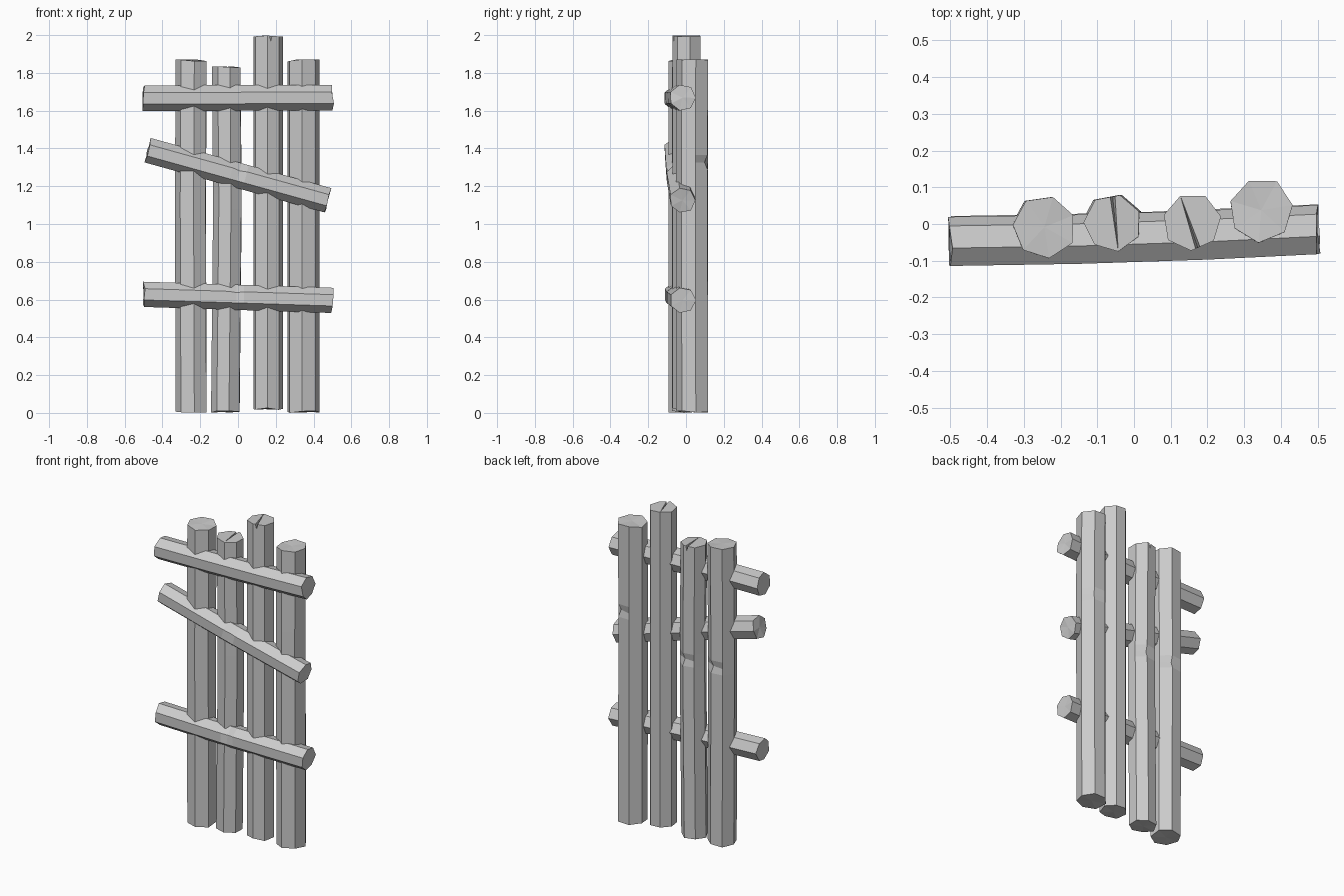
import bpy
import bmesh
import random
from math import cos, sin, radians, tau
from mathutils import Vector

random.seed(4)
SIDES = 7

cube = bpy.data.objects.get("Cube")
if cube:
    bpy.data.objects.remove(cube, do_unlink=True)

wood = bpy.data.materials.new("plain grey wood")
wood.use_nodes = True
grey = (0.6, 0.6, 0.6, 1)
wood.diffuse_color = grey
wood.node_tree.nodes["Principled BSDF"].inputs["Base Color"].default_value = grey


def split_cap(bm, rim, axis, tip):
    """Cut a wedge-shaped crack across a log end, narrowing to one corner."""
    first, last = rim[(tip + 3) % SIDES], rim[(tip + 4) % SIDES]
    previous, cuts = first, []
    for factor in (0.2, 0.12, 0.14):
        edge = bm.edges.get((previous, last))
        _, previous = bmesh.utils.edge_split(edge, previous, factor)
        cuts.append(previous)
    for vert in cuts:
        bmesh.ops.connect_verts(bm, verts=[vert, rim[tip]])
    cuts[1].co -= axis * 0.03


def log(name, start, end, radius, across, phase, bend=(0, 0, 0), knot=None, crack=None):
    """Rough seven-sided log; knot = (fraction along, side number, depth)."""
    start, end, bend = Vector(start), Vector(end), Vector(bend)
    axis = (end - start).normalized()
    u = Vector(across)
    u = (u - axis * u.dot(axis)).normalized()
    v = axis.cross(u)
    length = (end - start).length
    wobble = [random.uniform(0.97, 1.03) for _ in range(SIDES)]

    # Rings along the log, with three close together around a knot
    stops = [0, 0.35, 0.7, 1]
    if knot:
        gap = 0.04 / length
        stops = [0, knot[0] - gap, knot[0], knot[0] + gap, 1]
    bm = bmesh.new()
    rings = []
    for t in stops:
        centre = start.lerp(end, t) + bend * (4 * t * (1 - t))
        ring = []
        for k in range(SIDES):
            a = radians(phase) + tau * k / SIDES
            r = radius * wobble[k]
            if knot and t == knot[0] and k == knot[1]:
                r -= knot[2]
            slant = random.uniform(-0.006, 0.006) if t in (0, 1) else 0
            ring.append(bm.verts.new(centre + (u * cos(a) + v * sin(a)) * r + axis * slant))
        rings.append(ring)
    for low, high in zip(rings, rings[1:]):
        for k in range(SIDES):
            n = (k + 1) % SIDES
            bm.faces.new((low[k], low[n], high[n], high[k]))

    # End caps: shallow fans, or a cracked top
    bottom = bm.faces.new(rings[0][::-1])
    top = bm.faces.new(rings[-1])
    if crack is None:
        bmesh.ops.poke(bm, faces=[bottom, top])
    else:
        bmesh.ops.poke(bm, faces=[bottom])
        split_cap(bm, rings[-1], axis, crack)
    bmesh.ops.recalc_face_normals(bm, faces=bm.faces)

    mesh = bpy.data.meshes.new(name)
    bm.to_mesh(mesh)
    bm.free()
    mesh.materials.append(wood)
    obj = bpy.data.objects.new(name, mesh)
    bpy.context.collection.objects.link(obj)


# Upright posts
X, Y = (1, 0, 0), (0, 1, 0)
log("right_outer_post", (-0.245, -0.008, 0.006), (-0.245, -0.008, 1.866), 0.087, X, 22,
    bend=(-0.004, 0, 0), knot=(0.6, 1, 0.018))
log("right_inner_post", (-0.063, 0.002, 0.006), (-0.058, 0.002, 1.83), 0.078, X, 24,
    bend=(0.008, 0, 0), knot=(0.61, 1, 0.018), crack=5)
log("left_inner_post", (0.158, 0.005, 0.02), (0.158, 0.005, 1.995), 0.08, X, 11, crack=2)
log("left_outer_post", (0.345, 0.038, 0.006), (0.345, 0.038, 1.866), 0.088, X, 9,
    bend=(0, -0.003, 0), knot=(0.71, 1, 0.018))

# Cross rails
log("top_rail", (-0.5, -0.05, 1.665), (0.5, -0.018, 1.668), 0.07, Y, 0, bend=(0, -0.006, 0))
log("slanted_rail", (-0.477, -0.05, 1.39), (0.477, -0.018, 1.125), 0.07, Y, 0,
    bend=(0, -0.006, 0), knot=(0.5, 3, 0.012))
log("bottom_rail", (-0.5, -0.05, 0.628), (0.5, -0.018, 0.596), 0.07, Y, 0,
    bend=(0, -0.006, 0), knot=(0.49, 3, 0.012))
